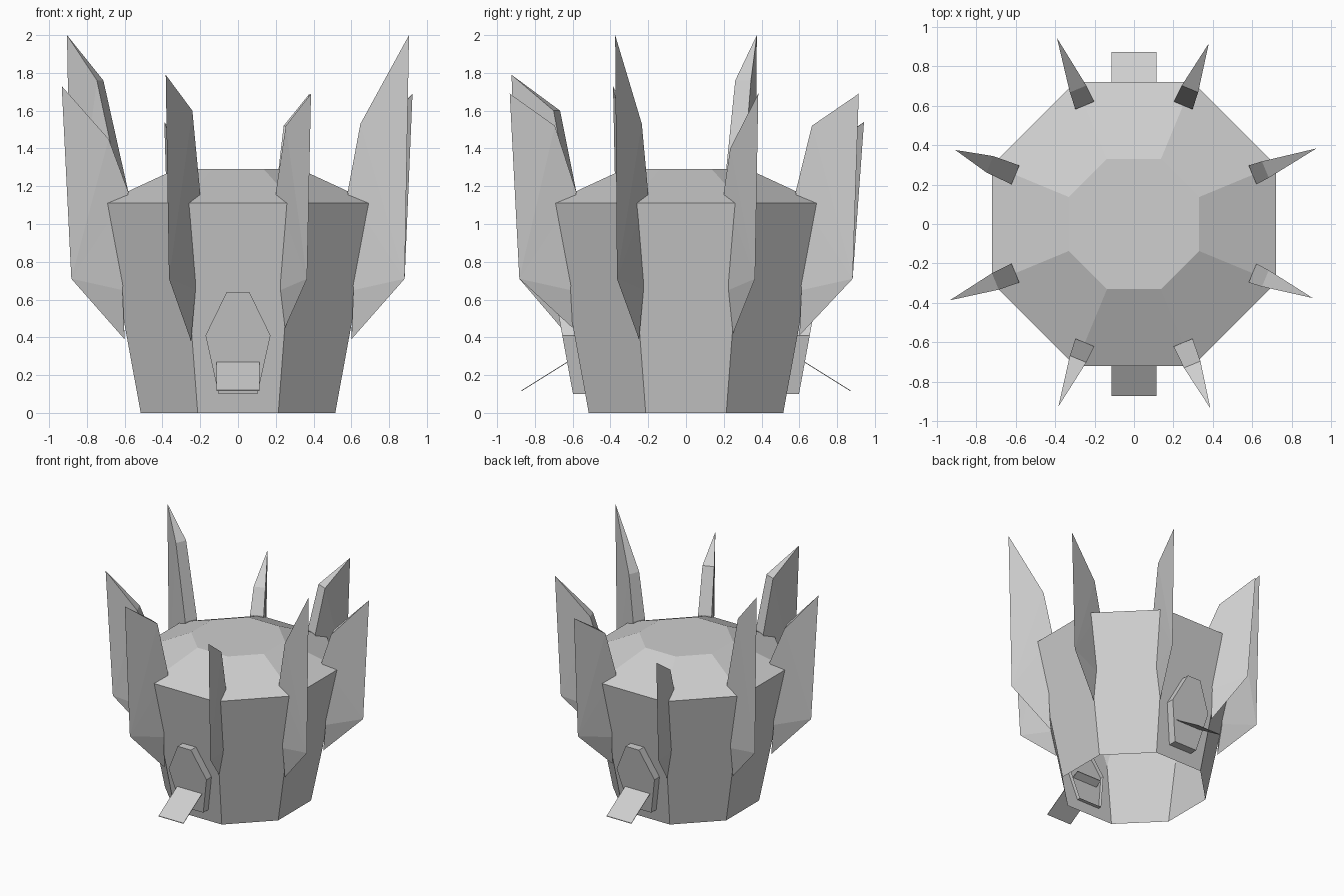
import bpy
import bmesh
from math import cos, sin, pi
from mathutils import Vector, Matrix

default_cube = bpy.data.objects.get("Cube")
if default_cube:
    bpy.data.objects.remove(default_cube, do_unlink=True)

grey = bpy.data.materials.new("plain_grey")
grey.use_nodes = True
grey.diffuse_color = (0.62, 0.62, 0.62, 1)
grey.node_tree.nodes["Principled BSDF"].inputs["Base Color"].default_value = grey.diffuse_color


def finish(name, bm, turn=0.0):
    """Turn the part about the z axis and add it to the scene."""
    bmesh.ops.transform(bm, matrix=Matrix.Rotation(turn, 4, "Z"), verts=bm.verts)
    bmesh.ops.recalc_face_normals(bm, faces=bm.faces)
    mesh = bpy.data.meshes.new(name)
    bm.to_mesh(mesh)
    bm.free()
    mesh.materials.append(grey)
    part = bpy.data.objects.new(name, mesh)
    bpy.context.collection.objects.link(part)
    return part


def bridge(bm, lower, upper):
    """Join two closed rings of equal length with quads."""
    for i in range(len(lower)):
        j = (i + 1) % len(lower)
        bm.faces.new((lower[i], lower[j], upper[j], upper[i]))


# Octagonal shell, open underneath, with a shallow faceted roof
def build_body():
    bm = bmesh.new()
    rings = []
    for apothem, z in ((0.515, 0), (0.718, 1.11), (0.33, 1.29)):
        radius = apothem / cos(pi / 8)
        angles = [(i + 0.5) * pi / 4 for i in range(8)]
        rings.append([bm.verts.new((radius * cos(a), radius * sin(a), z)) for a in angles])
    for lower, upper in zip(rings, rings[1:]):
        bridge(bm, lower, upper)
    bm.faces.new(rings[-1])
    finish("body", bm)


# Wedge-shaped spike: flat inner side, sharp outer edge
def build_spike(index, tip_r, tip_z, shoulder_r, shoulder_z, base_z):
    bm = bmesh.new()

    def point(r, offset, z):
        return bm.verts.new((r, offset, z))

    def pair(r, half_width, z):
        return [point(r, side * half_width, z) for side in (-1, 1)]

    base = point(0.65, 0, base_z)
    bend = point(0.955, 0, 0.71)
    tip = point(tip_r, 0, tip_z)
    low = pair(0.677, 0.037, 0.65)
    roof = pair(0.65, 0.052, 1.17)
    shoulder = pair(shoulder_r, 0.045, shoulder_z)
    for s in (0, 1):
        bm.faces.new((base, bend, low[s]))
        bm.faces.new((bend, roof[s], low[s]))
        bm.faces.new((bend, shoulder[s], roof[s]))
        bm.faces.new((bend, tip, shoulder[s]))
    bm.faces.new((tip, *shoulder))
    bm.faces.new((*shoulder, *reversed(roof)))
    bm.faces.new((*roof, *reversed(low)))
    bm.faces.new((*low, base))
    finish(f"spike_{index + 1}", bm, (index + 0.5) * pi / 4)


# Hexagonal hatch that follows the slope of the wall, open at the back
def build_hatch(name, turn):
    bm = bmesh.new()
    half = [(0.103, 0.10), (0.172, 0.41), (0.06, 0.64)]
    outline = half + [(-x, z) for x, z in reversed(half)]

    def ring(offset):
        return [bm.verts.new((x, -(0.515 + 0.183 * z + offset), z)) for x, z in outline]

    inner, outer = ring(-0.03), ring(0.065)
    bridge(bm, inner, outer)
    bm.faces.new(outer)
    finish(name + "_hatch", bm, turn)


# Thin tongue sloping down through the hatch
def build_tongue(name, turn):
    bm = bmesh.new()
    inside, outside = Vector((0, -0.52, 0.334)), Vector((0, -0.87, 0.115))
    half_width = Vector((0.113, 0, 0))
    thickness = Vector((0, 0, 0.005))
    corners = (inside - half_width, inside + half_width,
               outside + half_width, outside - half_width)
    bottom = [bm.verts.new(c) for c in corners]
    top = [bm.verts.new(c + thickness) for c in corners]
    bridge(bm, bottom, top)
    bm.faces.new(bottom)
    bm.faces.new(top)
    finish(name + "_tongue", bm, turn)


build_body()

# Tip radius, tip height, shoulder radius, shoulder height, base height
spikes = [
    (1.00, 1.69, 0.72, 1.40, 0.42),
    (0.99, 1.69, 0.74, 1.52, 0.41),
    (1.02, 1.54, 0.74, 1.36, 0.42),
    (0.98, 2.00, 0.79, 1.76, 0.40),
    (1.01, 1.73, 0.76, 1.45, 0.39),
    (1.00, 1.79, 0.74, 1.60, 0.38),
    (1.01, 1.69, 0.77, 1.52, 0.45),
    (0.98, 2.00, 0.72, 1.53, 0.39),
]
for index, sizes in enumerate(spikes):
    build_spike(index, *sizes)

for name, turn in (("front", 0), ("back", pi)):
    build_hatch(name, turn)
    build_tongue(name, turn)
